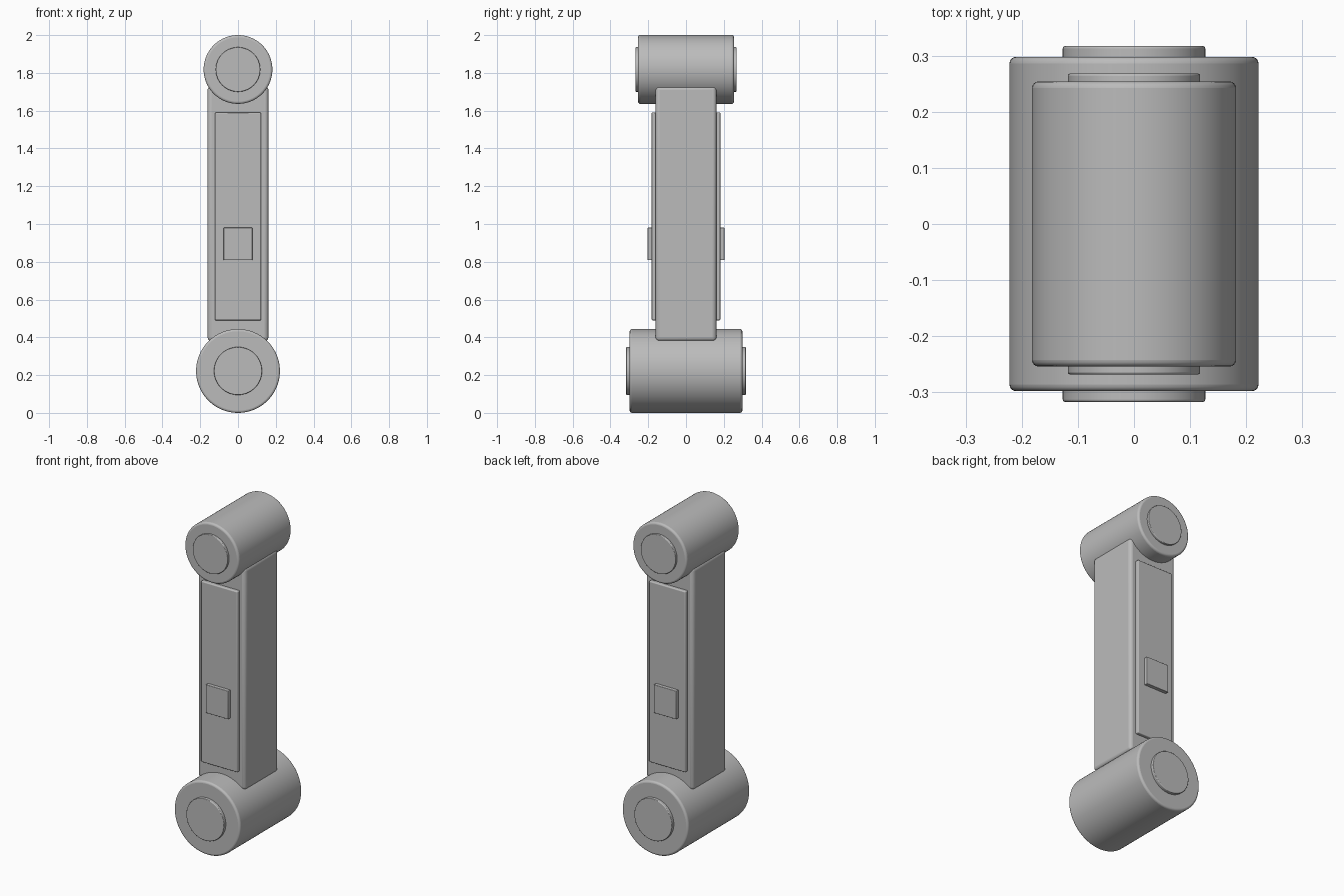
import bpy
from math import radians

cube = bpy.data.objects.get("Cube")
if cube:
    bpy.data.objects.remove(cube, do_unlink=True)

GREY = (0.5, 0.5, 0.5, 1)
grey = bpy.data.materials.new("plain_grey")
grey.use_nodes = True
grey.diffuse_color = GREY
grey.node_tree.nodes["Principled BSDF"].inputs["Base Color"].default_value = GREY


def finish(name, bevel):
    """Name, colour, round and smooth the active object."""
    obj = bpy.context.object
    obj.name = name
    obj.data.materials.append(grey)
    bpy.ops.object.transform_apply(location=False, rotation=True, scale=True)
    mod = obj.modifiers.new("rounded_edges", "BEVEL")
    mod.width = bevel
    mod.segments = 4
    mod.limit_method = "ANGLE"
    mod.angle_limit = radians(40)
    bpy.ops.object.shade_smooth_by_angle(angle=radians(40))
    return obj


def box(name, centre, size, bevel):
    bpy.ops.mesh.primitive_cube_add(size=1, location=centre)
    bpy.context.object.scale = size
    return finish(name, bevel)


def drum(name, radius, y, z, depth, bevel):
    """Cylinder lying along the y axis."""
    bpy.ops.mesh.primitive_cylinder_add(
        vertices=96, radius=radius, depth=depth,
        location=(0, y, z), rotation=(radians(90), 0, 0))
    return finish(name, bevel)


# Arm linking the two joints
box("arm", (0, 0, 1.055), (0.322, 0.322, 1.35), 0.02)

# Joint housings: name, radius, height, half length, cap radius, cap reach
JOINTS = (("lower_joint", 0.222, 0.222, 0.298, 0.127, 0.317),
          ("upper_joint", 0.182, 1.818, 0.254, 0.118, 0.268))

for name, radius, z, half, cap_radius, reach in JOINTS:
    drum(name, radius, 0, z, half * 2, 0.012)

for side, label in ((-1, "front"), (1, "back")):
    # Round end caps
    for name, radius, z, half, cap_radius, reach in JOINTS:
        inner = half - 0.03
        drum(f"{name}_cap_{label}", cap_radius, side * (inner + reach) / 2,
             z, reach - inner, 0.004)
    # Cover panel and square button
    box(f"cover_panel_{label}", (0, side * 0.161, 1.04), (0.246, 0.042, 1.1), 0.006)
    box(f"button_{label}", (0, side * 0.188, 0.895), (0.152, 0.03, 0.172), 0.003)
